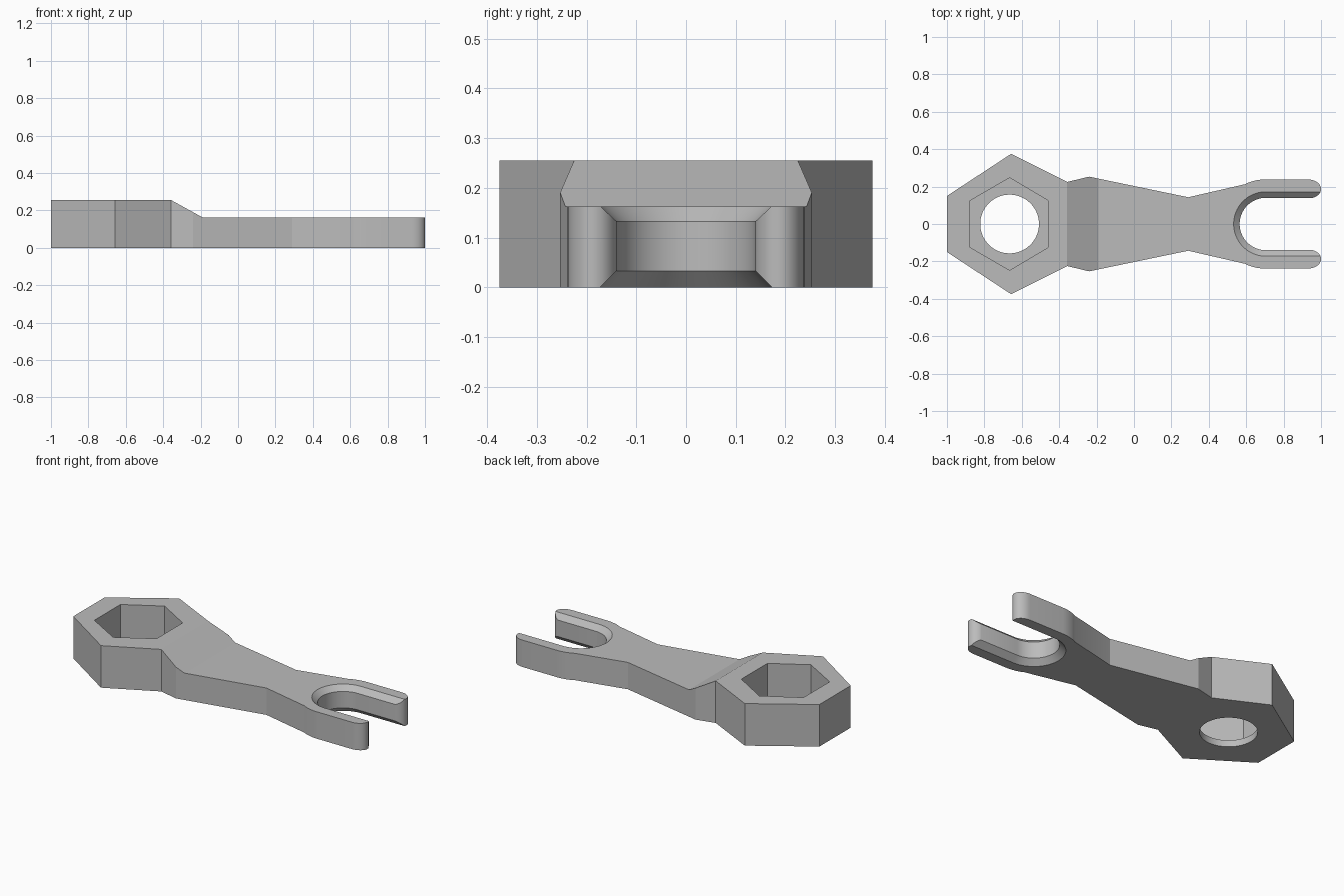
import bpy
import bmesh
import math
from mathutils import Vector

if "Cube" in bpy.data.objects:
    bpy.data.objects.remove(bpy.data.objects["Cube"], do_unlink=True)

TOP, ARM_TOP = 0.255, 0.163

grey = bpy.data.materials.new("plain grey")
grey.use_nodes = True
colour = (0.5, 0.5, 0.5, 1)
grey.diffuse_color = colour
grey.node_tree.nodes["Principled BSDF"].inputs["Base Color"].default_value = colour


def loft(name, rings):
    """Closed solid through matching rings of points."""
    bm = bmesh.new()
    loops = [[bm.verts.new(p) for p in ring] for ring in rings]
    n = len(loops[0])
    for low, high in zip(loops, loops[1:]):
        for i in range(n):
            j = (i + 1) % n
            bm.faces.new((low[i], low[j], high[j], high[i]))
    bm.faces.new(loops[0][::-1])
    bm.faces.new(loops[-1])
    bmesh.ops.recalc_face_normals(bm, faces=bm.faces[:])
    mesh = bpy.data.meshes.new(name)
    bm.to_mesh(mesh)
    bm.free()
    mesh.materials.append(grey)
    obj = bpy.data.objects.new(name, mesh)
    bpy.context.collection.objects.link(obj)
    return obj


def prism(name, outline, z0, z1):
    return loft(name, [[(x, y, z) for x, y in outline] for z in (z0, z1)])


def arc(cx, cy, rx, ry, start, end, steps):
    angles = [math.radians(start + (end - start) * i / steps) for i in range(steps + 1)]
    return [(cx + rx * math.cos(a), cy + ry * math.sin(a)) for a in angles]


def combine(target, cutter, operation):
    cutter.hide_render = True
    bpy.context.view_layer.objects.active = target
    mod = target.modifiers.new(operation, "BOOLEAN")
    mod.operation = operation
    mod.solver = "EXACT"
    mod.object = cutter
    bpy.ops.object.modifier_apply(modifier=mod.name)
    bpy.data.objects.remove(cutter, do_unlink=True)


# Plan outline: hexagonal head, waisted arm, rounded prong tips
half = [(-1, 0.15), (-0.657, 0.375), (-0.357, 0.225), (-0.24, 0.253),
        (0.29, 0.143), (0.595, 0.213)]
half += arc(0.70, 0.0, 0.24, 0.238, 112, 90, 6)
half += arc(0.93, 0.187, 0.07, 0.051, 90, -90, 18)
half += [(0.93, 0.12)]
outline = half + [(x, -y) for x, y in reversed(half)]
wrench = prism("wrench_body", outline, 0, TOP)

# Step down from the thick head to the thin arm
step = [(-0.357, TOP), (-0.19, ARM_TOP), (1.2, ARM_TOP), (1.2, 0.4),
        (-0.357, 0.4)]
combine(wrench, loft("arm_step_cutter",
        [[(x, y, z) for x, z in step] for y in (-0.6, 0.6)]), "DIFFERENCE")

# Hexagonal socket with a round hole through its floor
socket = [(-0.665, 0.247), (-0.876, 0.125), (-0.876, -0.125),
          (-0.665, -0.247), (-0.459, -0.125), (-0.459, 0.125)]
combine(wrench, prism("socket_cutter", socket, 0.04, 0.4), "DIFFERENCE")
hole = arc(-0.665, 0, 0.157, 0.157, 0, 360, 64)[:-1]
combine(wrench, prism("hole_cutter", hole, -0.1, 0.1), "DIFFERENCE")

# Open round-ended slot, chamfered above and below
rings = []
for radius, z in ((0.183, -0.01), (0.14, 0.033), (0.14, 0.133), (0.183, 0.173)):
    plan = [(1.2, radius)] + arc(0.705, 0, radius, radius, 90, 270, 40) + [(1.2, -radius)]
    rings.append([Vector((x, y, z)) for x, y in plan])
combine(wrench, loft("slot_cutter", rings), "DIFFERENCE")

# Smooth the curved walls and keep the hard edges
bpy.ops.object.select_all(action="DESELECT")
wrench.select_set(True)
bpy.context.view_layer.objects.active = wrench
bpy.ops.object.shade_smooth_by_angle(angle=math.radians(20))
